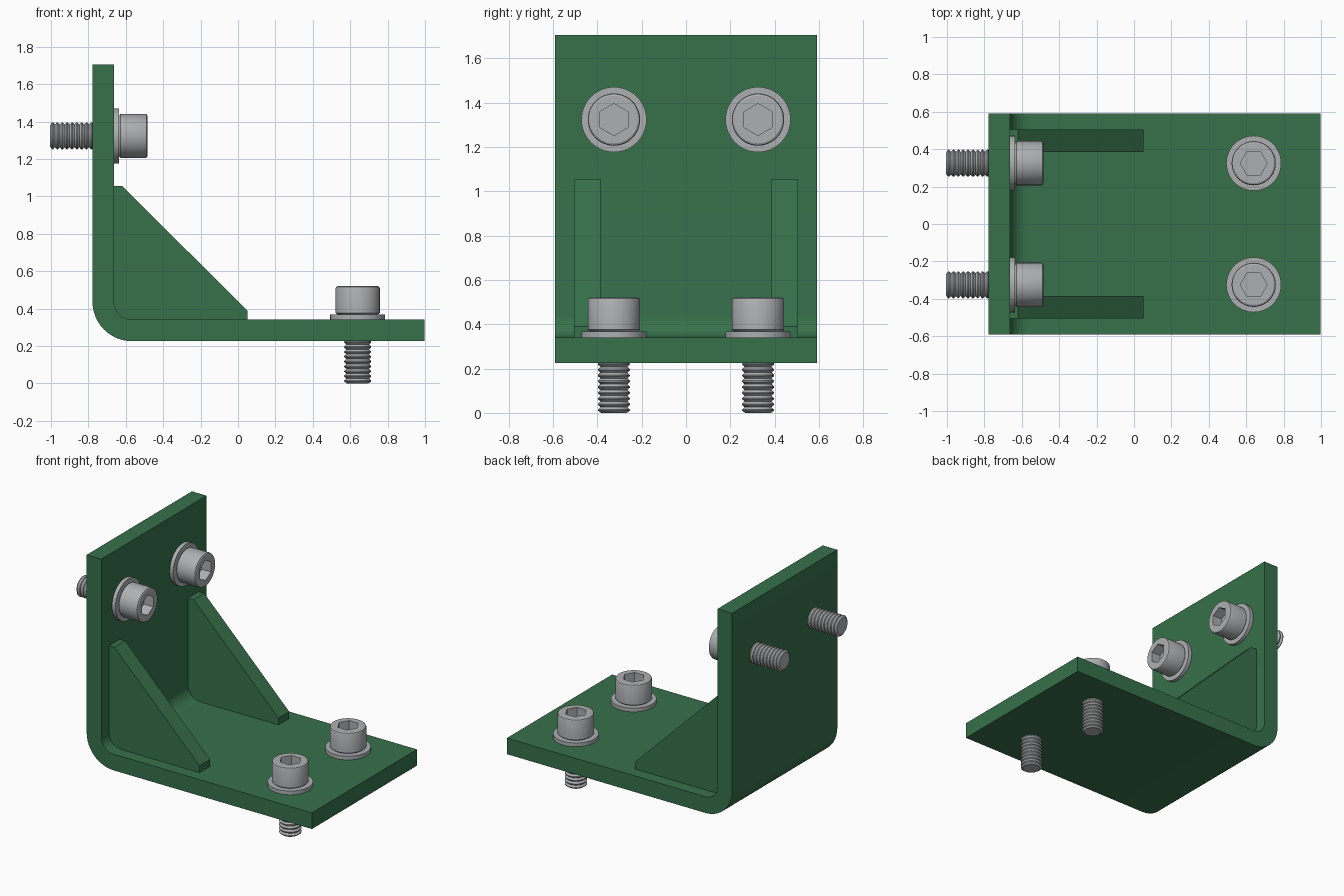
import bpy, bmesh
from math import pi, cos, sin, radians
from mathutils import Matrix, Vector

if "Cube" in bpy.data.objects:
    bpy.data.objects.remove(bpy.data.objects["Cube"])


def material(name, rgb):
    m = bpy.data.materials.new(name)
    m.use_nodes = True
    m.diffuse_color = (*rgb, 1)
    m.node_tree.nodes["Principled BSDF"].inputs["Base Color"].default_value = (*rgb, 1)
    return m


GREEN = material("painted green", (0.038, 0.165, 0.07))
STEEL = material("steel grey", (0.42, 0.43, 0.44))


def finish(name, bm, mat, matrix=None):
    bmesh.ops.recalc_face_normals(bm, faces=bm.faces)
    mesh = bpy.data.meshes.new(name)
    bm.to_mesh(mesh)
    bm.free()
    mesh.materials.append(mat)
    obj = bpy.data.objects.new(name, mesh)
    if matrix:
        obj.matrix_world = matrix
    bpy.context.collection.objects.link(obj)
    bpy.ops.object.select_all(action="DESELECT")
    obj.select_set(True)
    bpy.context.view_layer.objects.active = obj
    bpy.ops.object.shade_smooth_by_angle(angle=radians(25))
    return obj


def extrude_profile(name, points, y0, y1, mat):
    """Extrude an x-z outline along y."""
    bm = bmesh.new()
    face = bm.faces.new([bm.verts.new((x, y0, z)) for x, z in points])
    new = bmesh.ops.extrude_face_region(bm, geom=[face])["geom"]
    bmesh.ops.translate(bm, vec=(0, y1 - y0, 0),
                        verts=[v for v in new if isinstance(v, bmesh.types.BMVert)])
    return finish(name, bm, mat)


def bend(radius, steps=12):
    """Quarter arc from the wall down to the floor around the bend centre."""
    arc = [pi + pi / 2 * i / steps for i in range(steps + 1)]
    return [(BEND_X + radius * cos(a), BEND_Z + radius * sin(a)) for a in arc]


def lathe(name, profile, mat, matrix, sides=48):
    """Revolve (radius, height, is_hex) rows around z, capping both ends."""
    bm = bmesh.new()
    rings = []
    for r, z, is_hex in profile:
        ring = []
        for i in range(sides):
            a = 2 * pi * i / sides
            k = r * cos(pi / 6) / cos(a % (pi / 3) - pi / 6) if is_hex else r
            ring.append(bm.verts.new((k * cos(a), k * sin(a), z)))
        rings.append(ring)
    for low, high in zip(rings, rings[1:]):
        for i in range(sides):
            j = (i + 1) % sides
            bm.faces.new((low[i], low[j], high[j], high[i]))
    bm.faces.new(rings[0][::-1])
    bm.faces.new(rings[-1])
    return finish(name, bm, mat, matrix)


# Bent angle plate
LEFT, WALL, FLOOR, BOTTOM = -0.778, -0.663, 0.341, 0.226
INNER, THICK = 0.095, 0.115
BEND_X, BEND_Z = WALL + INNER, FLOOR + INNER
TOP, END, HALF = 1.705, 0.997, 0.592
plate = ([(LEFT, TOP)] + bend(INNER + THICK) + [(END, BOTTOM), (END, FLOOR)]
         + bend(INNER)[::-1] + [(WALL, TOP)])
extrude_profile("angle_plate", plate, -HALF, HALF, GREEN)

# Pair of triangular gussets seated in the bend
gusset = [(WALL, 1.055)] + bend(INNER) + [(0.05, FLOOR), (0.05, 0.39), (-0.62, 1.055)]
for side, sign in (("left", 1), ("right", -1)):
    extrude_profile(side + "_gusset", gusset, sign * 0.385, sign * 0.505, GREEN)

# Socket screw: threaded shank, head with hex recess; z = 0 is the plate surface
TIP, PITCH, TURNS = -0.341, 0.026, 12
shank = [(0.058, TIP, False)]
for n in range(TURNS):
    z = TIP + PITCH * n
    shank += [(0.072, z + 0.010, False), (0.072, z + 0.015, False), (0.061, z + PITCH, False)]
shank.append((0.061, 0.03, False))

head = [(0.108, 0.027, False), (0.118, 0.035, False), (0.118, 0.168, False),
        (0.115, 0.175, False), (0.107, 0.179, False),
        (0.072, 0.179, True), (0.072, 0.105, True)]
washer = [(0.147, 0, False), (0.147, 0.027, False)]

SCREW_Y = 0.325
for side, sign in (("left", 1), ("right", -1)):
    seats = {
        "floor": Matrix.Translation((0.64, sign * SCREW_Y, FLOOR)),
        "wall": Matrix.Translation((WALL, sign * SCREW_Y, 1.323)) @ Matrix.Rotation(pi / 2, 4, "Y"),
    }
    for place, matrix in seats.items():
        label = side + "_" + place + "_screw_"
        lathe(label + "shank", shank, STEEL, matrix)
        lathe(label + "head", head, STEEL, matrix)
        lathe(label + "washer", washer, STEEL, matrix)
